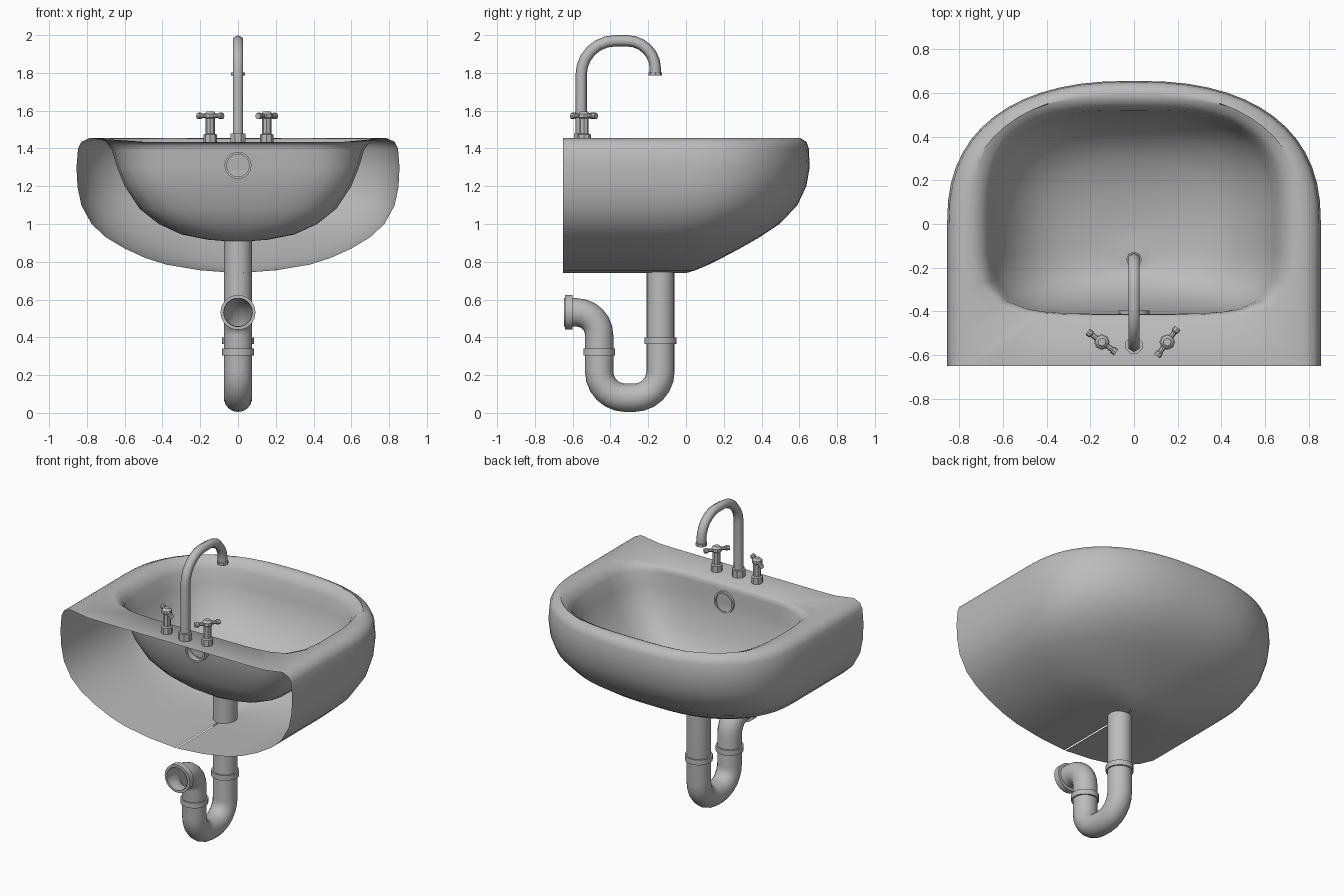
import bpy, bmesh
from math import sin, cos, pi, atan2, radians
from mathutils import Vector, Matrix

cube = bpy.data.objects.get("Cube")
if cube:
    bpy.data.objects.remove(cube)

grey = bpy.data.materials.new("plain grey")
grey.use_nodes = True
COLOUR = (0.5, 0.5, 0.5, 1)
grey.diffuse_color = COLOUR
grey.node_tree.nodes["Principled BSDF"].inputs["Base Color"].default_value = COLOUR


def finish(name, bm, angle=40):
    bmesh.ops.delete(bm, geom=[v for v in bm.verts if not v.link_faces], context='VERTS')
    bmesh.ops.recalc_face_normals(bm, faces=bm.faces)
    mesh = bpy.data.meshes.new(name)
    bm.to_mesh(mesh)
    bm.free()
    mesh.materials.append(grey)
    ob = bpy.data.objects.new(name, mesh)
    bpy.context.collection.objects.link(ob)
    bpy.ops.object.select_all(action='DESELECT')
    ob.select_set(True)
    bpy.context.view_layer.objects.active = ob
    bpy.ops.object.shade_smooth_by_angle(angle=radians(angle))
    return ob


def bridge(bm, a, b, count=None):
    n = len(a)
    for i in range(count or n):
        j = (i + 1) % n
        bm.faces.new((a[i], a[j], b[j], b[i]))


def smooth(a, b, v):
    t = max(0, min(1, (v - a) / (b - a)))
    return t * t * (3 - 2 * t)


# ---- Basin: rounded outer shell, open at the wall side, rim, deck and bowl ----
BACK, SIDE, ARC, WALL = -0.65, 4, 28, 12
U_FACES = 2 * SIDE + ARC


def outer_ring(w, f):
    """Straight sides, rounded far end, straight wall edge."""
    def power(v):
        return abs(v) ** (2 / 2.4) * (1 if v > 0 else -1)
    depth = (f - BACK) / (0.655 - BACK)
    pts = [(w, BACK * (1 - i / SIDE)) for i in range(SIDE)]
    pts += [(w * power(cos(pi * i / ARC)), 0.655 * abs(power(sin(pi * i / ARC)))) for i in range(ARC + 1)]
    pts += [(-w, BACK * i / SIDE) for i in range(1, SIDE + 1)]
    pts += [(w * (2 * i / WALL - 1), BACK) for i in range(1, WALL)]
    return [(x, BACK + (y - BACK) * depth) for x, y in pts]


DIRECTIONS = [atan2(y + 0.05, x) for x, y in outer_ring(0.855, 0.655)]


def bowl_ring(w, f, b, cy, nf, nb):
    """Rounded outline, with its own corner roundness at the far and wall sides."""
    pts = []
    for a in DIRECTIONS:
        c, s = cos(a), sin(a)
        n, e = (nf, f - cy) if s > 0 else (nb, cy - b)
        r = (abs(c / w) ** n + abs(s / e) ** n) ** (-1 / n)
        pts.append((r * c, cy + r * s))
    return pts


# height, half width, far reach
SHELL = [(0.74, 0.004, 0), (0.755, 0.2, 0.05), (0.785, 0.38, 0.12), (0.82, 0.49, 0.19),
         (0.87, 0.6, 0.285), (0.93, 0.7, 0.39), (1, 0.775, 0.495), (1.1, 0.83, 0.59),
         (1.2, 0.85, 0.637), (1.3, 0.855, 0.655), (1.4, 0.847, 0.65), (1.435, 0.83, 0.638),
         (1.455, 0.785, 0.605)]
# height, half width, far reach, wall-side reach
BOWL = [(1.453, 0.74, 0.575, -0.43), (1.437, 0.7, 0.545, -0.415), (1.39, 0.667, 0.52, -0.411),
        (1.3, 0.64, 0.505, -0.41), (1.2, 0.6, 0.475, -0.39), (1.08, 0.52, 0.4, -0.355),
        (1, 0.42, 0.295, -0.31), (0.945, 0.3, 0.16, -0.26), (0.917, 0.16, 0.03, -0.22),
        (0.91, 0.075, -0.055, -0.205)]

bm = bmesh.new()


def add_ring(pts, z):
    ring = []
    for x, y in pts:
        # the tap deck sits slightly below the rim
        dip = 0.022 * smooth(0.79, 0.62, abs(x)) * smooth(-0.28, -0.42, y) if z > 1.41 else 0
        ring.append(bm.verts.new((x, y, z - dip)))
    return ring


prev = None
for z, w, f in SHELL:
    ring = add_ring(outer_ring(w, f), z)
    if prev:
        bridge(bm, prev, ring, U_FACES)
    prev = ring
for k, (z, w, f, b) in enumerate(BOWL):
    t = smooth(3, 9, k)
    ring = add_ring(bowl_ring(w, f, b, -0.05 - 0.08 * t, 3.2 - 1.2 * t, 4.5 - 2.5 * t), z)
    bridge(bm, prev, ring)
    prev = ring
bm.faces.new(prev)
finish("basin", bm, 50)


# ---- Helpers for pipes and fittings ----
def fillet(points, radii, steps=6):
    """Round the inner corners of a (y, z) path."""
    pts = [Vector(p) for p in points]
    out = [pts[0]]
    for i, r in enumerate(radii, 1):
        p = pts[i]
        a = p + (pts[i - 1] - p).normalized() * r
        b = p + (pts[i + 1] - p).normalized() * r
        for k in range(steps + 1):
            q = pi / 2 * k / steps
            out.append(a + b - p + (p - b) * cos(q) + (p - a) * sin(q))
    return out + [pts[-1]]


def sweep(name, path, r, sides):
    """Open tube along a (y, z) path."""
    bm = bmesh.new()
    prev = None
    for i, p in enumerate(path):
        d = (path[min(i + 1, len(path) - 1)] - path[max(i - 1, 0)]).normalized()
        ring = []
        for k in range(sides):
            a = 2 * pi * k / sides
            off = Vector((-d.y, d.x)) * r * cos(a)
            ring.append(bm.verts.new((r * sin(a), p.x + off.x, p.y + off.y)))
        if prev:
            bridge(bm, prev, ring)
        prev = ring
    return finish(name, bm, 65)


def lathe(name, profile, at, axis='Z', sides=16, turn=0):
    """Turn a (radius, height) profile about an axis."""
    bm = bmesh.new()
    prev = None
    for r, h in profile:
        ring = [bm.verts.new((r * cos(2 * pi * k / sides), r * sin(2 * pi * k / sides), h))
                for k in range(sides)]
        if prev:
            bridge(bm, prev, ring)
        prev = ring
    bmesh.ops.remove_doubles(bm, verts=bm.verts, dist=1e-5)
    m = Matrix.Translation(at) @ Matrix.Rotation(turn, 4, 'Z')
    if axis != 'Z':
        m = m @ Matrix.Rotation(pi / 2, 4, axis)
    bmesh.ops.transform(bm, matrix=m, verts=bm.verts)
    return finish(name, bm)


def rod(r, h):
    return [(0, 0), (r, 0), (r, h), (0, h)]


# ---- Overflow outlet in the bowl wall ----
lathe("overflow_outlet", [(0.06, 0.06), (0.072, 0.06), (0.072, 0), (0.06, 0), (0.06, 0.012), (0, 0.012)],
      (0, -0.395, 1.31), 'X')

# ---- Drain and trap ----
lathe("drain_cover", rod(0.073, 0.004), (0, -0.13, 0.909), sides=24)
trap = fillet([(-0.135, 0.91), (-0.135, 0.08), (-0.46, 0.08), (-0.46, 0.532), (-0.645, 0.532)],
              [0.14, 0.14, 0.12])
sweep("trap_pipe", trap, 0.075, 18)
for name, y, z in (("inlet_collar", -0.135, 0.365), ("outlet_collar", -0.46, 0.305)):
    lathe(name, [(0.07, 0), (0.085, 0), (0.085, 0.035), (0.07, 0.035)], (0, y, z), sides=18)
lathe("wall_flange", [(0.074, 0), (0.093, 0), (0.093, 0.04), (0.076, 0.04), (0.074, 0)],
      (0, -0.6, 0.532), 'X', 18)

# ---- Tap spout ----
spout = fillet([(-0.555, 1.43), (-0.555, 1.97), (-0.162, 1.97), (-0.162, 1.79)], [0.18, 0.15])
sweep("spout", spout, 0.03, 6)
lathe("spout_tip", [(0.024, 0.004), (0.024, 0), (0.036, 0), (0.036, 0.018), (0.028, 0.018)],
      (0, -0.162, 1.785), sides=8)
lathe("spout_base", rod(0.042, 0.052), (0, -0.555, 1.428), sides=8, turn=pi / 8)

# ---- Tap handles, each a post with a cross bar ----
for name, x, angle in (("right", -0.147, -36), ("left", 0.152, 54)):
    post = [(0, 0), (0.036, 0), (0.036, 0.045), (0.025, 0.05), (0.025, 0.13),
            (0.032, 0.135), (0.032, 0.155), (0.018, 0.168), (0, 0.168)]
    lathe(name + "_handle_post", post, (x, -0.54, 1.428), sides=8)
    bar = [(0, -0.08), (0.017, -0.08), (0.017, -0.06), (0.012, -0.055),
           (0.012, 0.055), (0.017, 0.06), (0.017, 0.08), (0, 0.08)]
    lathe(name + "_handle_bar", bar, (x, -0.54, 1.572), 'Y', 8, radians(angle))
